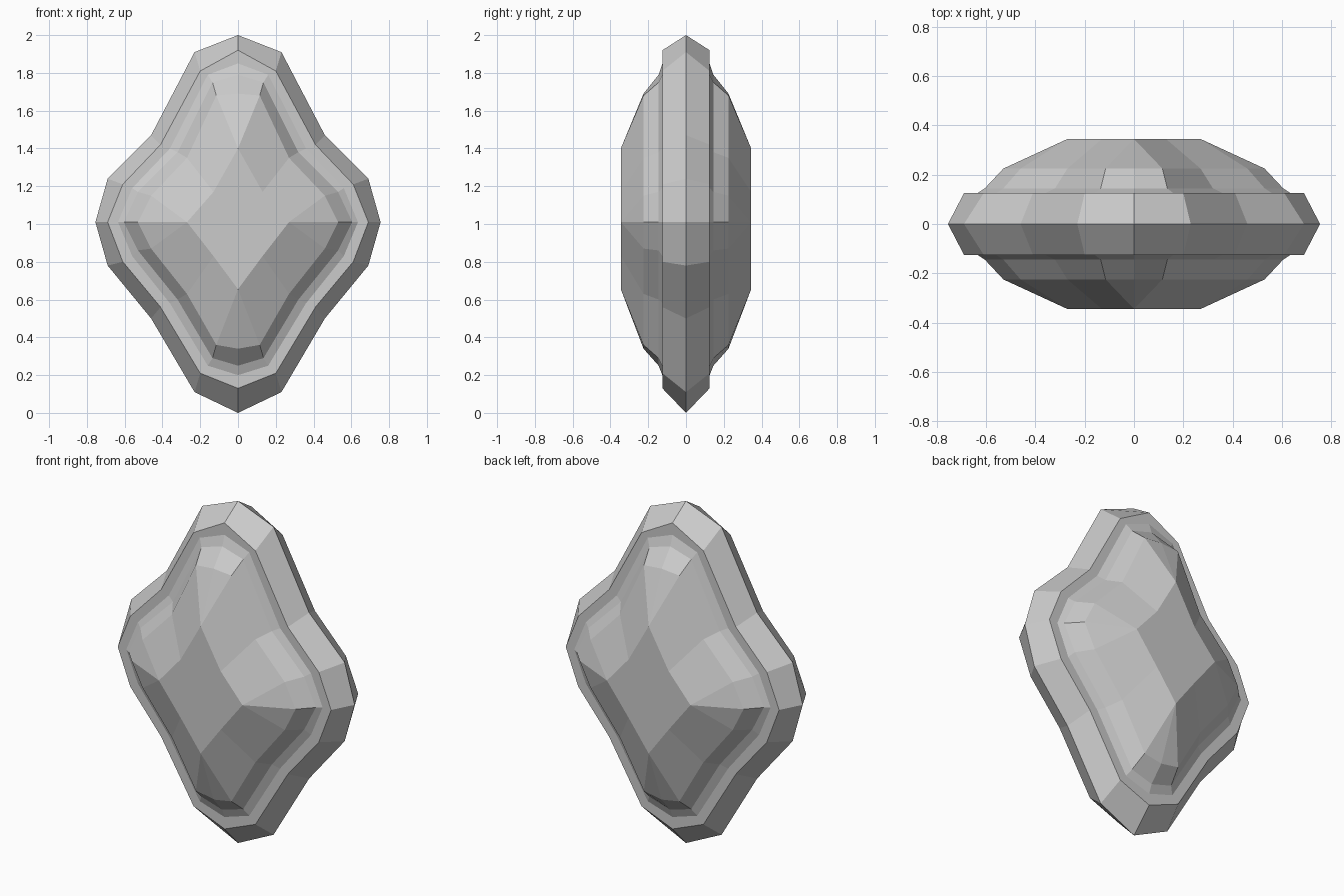
import bpy
import bmesh

cube = bpy.data.objects.get("Cube")
if cube:
    bpy.data.objects.remove(cube, do_unlink=True)

grey = bpy.data.materials.new("plain_grey")
grey.use_nodes = True
COLOUR = (0.6, 0.6, 0.6, 1.0)
grey.diffuse_color = COLOUR
grey.node_tree.nodes["Principled BSDF"].inputs["Base Color"].default_value = COLOUR


def outline(points):
    """Turn (x, upper z, lower z) points into a closed loop of (x, z)."""
    upper = [(x, up) for x, up, low in points]
    lower = [(x, low) for x, up, low in points[:-1]]
    right = upper + lower[::-1]
    left = [(-x, z) for x, z in right[-2:0:-1]]
    return right + left


def build_shell(name, rings, capped):
    """Bridge successive outlines towards the front, then mirror to the back."""
    bm = bmesh.new()
    loops = []
    for depth, points in rings:
        loops.append([bm.verts.new((x, -depth, z)) for x, z in outline(points)])
    for outer, inner in zip(loops, loops[1:]):
        count = len(outer)
        for i in range(count):
            j = (i + 1) % count
            bm.faces.new((outer[j], outer[i], inner[i], inner[j]))
    if capped:
        bm.faces.new(loops[-1][::-1])
    bmesh.ops.remove_doubles(bm, verts=bm.verts, dist=0.0005)
    bmesh.ops.recalc_face_normals(bm, faces=bm.faces)
    # The open shell must face forwards
    if sum(f.normal.y * f.calc_area() for f in bm.faces) > 0:
        bmesh.ops.reverse_faces(bm, faces=bm.faces)
    mesh = bpy.data.meshes.new(name)
    bm.to_mesh(mesh)
    bm.free()
    mesh.materials.append(grey)
    obj = bpy.data.objects.new(name, mesh)
    bpy.context.collection.objects.link(obj)
    mirror = obj.modifiers.new("front_to_back", "MIRROR")
    mirror.use_axis = (False, True, False)
    return obj


# Outlines from the rim inwards, listed from top centre to the side tip
rim = [(0, 2, 0), (.23, 1.91, .11), (.46, 1.47, .5), (.69, 1.24, .78), (.755, 1.01, 1.01)]
rim_face = [(0, 1.92, .13), (.2, 1.81, .21), (.41, 1.42, .56), (.61, 1.21, .8), (.69, 1.01, 1.01)]
seat = [(0, 1.85, .2), (.16, 1.79, .25), (.36, 1.4, .58), (.56, 1.19, .83), (.635, 1.01, 1.01)]
base = [(0, 1.79, .25), (.135, 1.75, .29), (.32, 1.38, .6), (.53, 1.17, .86), (.605, 1.01, 1.01)]
girdle = [(0, 1.69, .34), (.115, 1.68, .36), (.27, 1.35, .63), (.46, 1.15, .87), (.53, 1.01, 1.01)]
table = [(0, 1.4, .655), (0, 1.4, .655), (.13, 1.17, .83), (.27, 1.01, 1.01), (.27, 1.01, 1.01)]

# Bevelled frame around the stone
build_shell("frame", [(0, rim), (.125, rim_face), (.125, seat)], False)

# Faceted stone with a flat star-shaped table on both sides
build_shell("gemstone", [(.125, seat), (.145, base), (.225, girdle), (.345, table)], True)
